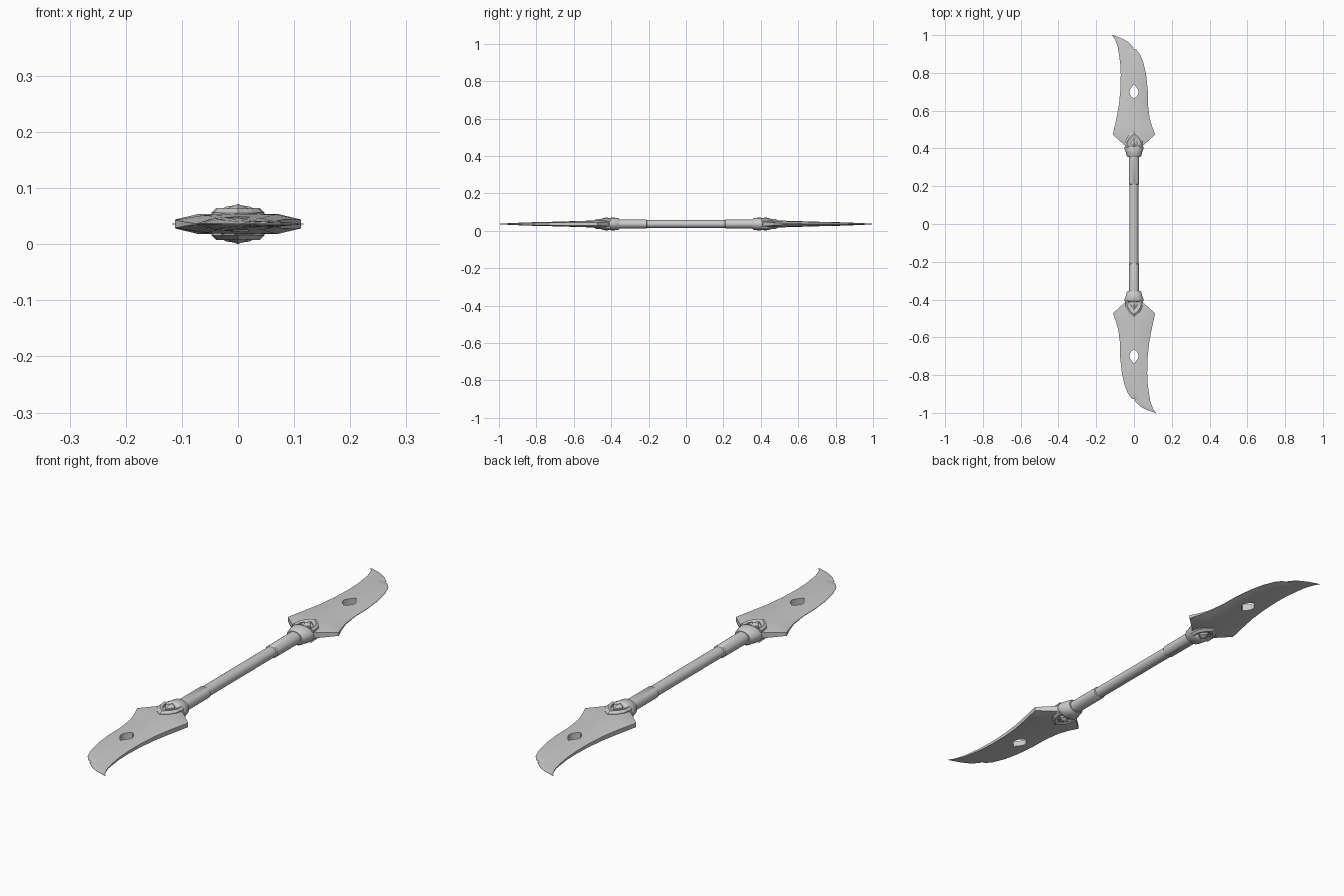
import bpy, bmesh, math

if "Cube" in bpy.data.objects:
    bpy.data.objects.remove(bpy.data.objects["Cube"])

CZ = 0.036  # height of the weapon's centre line


def make_object(name, bm, smooth=None):
    bmesh.ops.recalc_face_normals(bm, faces=bm.faces)
    mesh = bpy.data.meshes.new(name)
    bm.to_mesh(mesh)
    bm.free()
    obj = bpy.data.objects.new(name, mesh)
    bpy.context.collection.objects.link(obj)
    obj.location.z = CZ
    bpy.ops.object.select_all(action='DESELECT')
    obj.select_set(True)
    bpy.context.view_layer.objects.active = obj
    if smooth:
        bpy.ops.object.shade_smooth_by_angle(angle=math.radians(smooth))
    return obj


def loft(rings, closed=False):
    """Skin a list of equal-length point rings; cap the ends unless closed."""
    bm = bmesh.new()
    vs = [[bm.verts.new(p) for p in ring] for ring in rings]
    n = len(vs[0])
    pairs = list(zip(vs, vs[1:])) + ([(vs[-1], vs[0])] if closed else [])
    for a, b in pairs:
        for i in range(n):
            j = (i + 1) % n
            bm.faces.new((a[i], a[j], b[j], b[i]))
    if not closed:
        bm.faces.new(vs[0][::-1])
        bm.faces.new(vs[-1])
    return bm


def tube(profile, sides, power=1.0):
    """Elliptical sections along y from (y, half width, half height)."""
    rings = []
    for y, w, h in profile:
        ring = []
        for i in range(sides):
            a = 2 * math.pi * i / sides
            ring.append((w * math.cos(a), y, h * math.sin(a)))
        rings.append(ring)
    return loft(rings)


def both_ends(obj):
    """Second copy, turned half way round the vertical axis."""
    dup = obj.copy()
    dup.name = obj.name + "_rear"
    dup.rotation_euler.z = math.pi
    bpy.context.collection.objects.link(dup)


# Central shaft
make_object("shaft", tube([(-0.37, 0.023, 0.021), (0.37, 0.023, 0.021)], 24), 40)

# Grip sleeve
both_ends(make_object("grip_sleeve", tube(
    [(0.208, 0.023, 0.021), (0.211, 0.027, 0.0235), (0.37, 0.0275, 0.024)], 24), 40))

# Collar with a flared rim
both_ends(make_object("collar", tube(
    [(0.355, 0.034, 0.026), (0.362, 0.039, 0.031), (0.385, 0.045, 0.034),
     (0.400, 0.051, 0.034), (0.408, 0.050, 0.031), (0.413, 0.040, 0.024)], 16), 35))

# Socket that joins the collar to the blade
both_ends(make_object("socket", tube(
    [(0.40, 0.030, 0.024), (0.43, 0.030, 0.023), (0.47, 0.016, 0.017)], 12), 35))

# Blade: y, left x, right x, half thickness, spine thickness, edge thickness
rows = [
    (0.410, -0.042, 0.042, 0.0190, 0.0120, 0.0120),
    (0.473, -0.112, 0.112, 0.0190, 0.0080, 0.0070),
    (0.515, -0.103, 0.096, 0.0180, 0.0085, 0.0040),
    (0.560, -0.093, 0.083, 0.0165, 0.0085, 0.0020),
    (0.630, -0.080, 0.074, 0.0145, 0.0080, 0.0012),
    (0.710, -0.072, 0.073, 0.0125, 0.0070, 0.0010),
    (0.790, -0.070, 0.064, 0.0105, 0.0055, 0.0010),
    (0.850, -0.073, 0.051, 0.0085, 0.0045, 0.0010),
    (0.900, -0.080, 0.031, 0.0065, 0.0035, 0.0010),
    (0.923, -0.084, 0.012, 0.0055, 0.0030, 0.0010),
    (0.929, -0.085, -0.006, 0.0050, 0.0028, 0.0010),
    (0.937, -0.086, -0.003, 0.0048, 0.0026, 0.0010),
    (0.965, -0.096, -0.032, 0.0035, 0.0020, 0.0008),
    (0.985, -0.105, -0.068, 0.0022, 0.0014, 0.0007),
    (1.000, -0.117, -0.114, 0.0008, 0.0007, 0.0006),
]
rings = []
for y, xl, xr, h, s, e in rows:
    w = xr - xl
    upper = [(xl, s), (xl + 0.18 * w, h * 0.93), (xl + 0.5 * w, h),
             (xl + 0.78 * w, h * 0.82), (xr, e)]
    rings.append([(x, y, z) for x, z in upper] + [(x, y, -z) for x, z in upper[::-1]])
blade = make_object("blade", loft(rings))

# Pointed oval window through the blade
half = [(0.0, 0.740), (0.010, 0.727), (0.020, 0.714), (0.025, 0.701),
        (0.022, 0.687), (0.013, 0.674), (0.0, 0.664)]
outline = half + [(-x, y) for x, y in half[-2:0:-1]]
cutter = make_object("window_cutter", loft([[(x, y, z) for x, y in outline]
                                            for z in (-0.1, 0.1)]))
cutter.hide_render = True
mod = blade.modifiers.new("window", 'BOOLEAN')
mod.operation = 'DIFFERENCE'
mod.solver = 'EXACT'
mod.object = cutter
bpy.context.view_layer.objects.active = blade
bpy.ops.object.modifier_apply(modifier=mod.name)
bpy.data.objects.remove(cutter)
bpy.ops.object.select_all(action='DESELECT')
blade.select_set(True)
bpy.ops.object.shade_smooth_by_angle(angle=math.radians(20))
both_ends(blade)

# Ornaments on the upper and lower faces of the blade root
arch = [(-0.047, 0.405), (-0.043, 0.445), (-0.026, 0.472), (0.0, 0.492),
        (0.026, 0.472), (0.043, 0.445), (0.047, 0.405)]
for side, label in ((1, "upper"), (-1, "lower")):
    # Pointed arch band, ridged along its middle
    sections = []
    for x, y in arch:
        ix, iy = x * 0.62, 0.405 + (y - 0.405) * 0.64
        mx, my = x * 0.82, 0.405 + (y - 0.405) * 0.83
        top = 0.033 - 0.10 * abs(x)
        if y > 0.45:
            top -= (y - 0.45) * 0.12
        sections.append([(x, y, side * 0.013), (x, y, side * (top - 0.008)),
                         (mx, my, side * top), (ix, iy, side * (top - 0.004)),
                         (ix, iy, side * 0.013)])
    both_ends(make_object(label + "_arch", loft(sections)))

    # Faceted diamond boss in the arch
    bm = bmesh.new()
    peak = bm.verts.new((0, 0.425, side * 0.036))
    rim = [(0, 0.456), (0.021, 0.427), (0, 0.400), (-0.021, 0.427)]
    hi = [bm.verts.new((x, y, side * 0.027)) for x, y in rim]
    lo = [bm.verts.new((x, y, side * 0.012)) for x, y in rim]
    for i in range(4):
        j = (i + 1) % 4
        bm.faces.new((peak, hi[i], hi[j]))
        bm.faces.new((hi[i], lo[i], lo[j], hi[j]))
    bm.faces.new(lo)
    both_ends(make_object(label + "_diamond_boss", bm))
